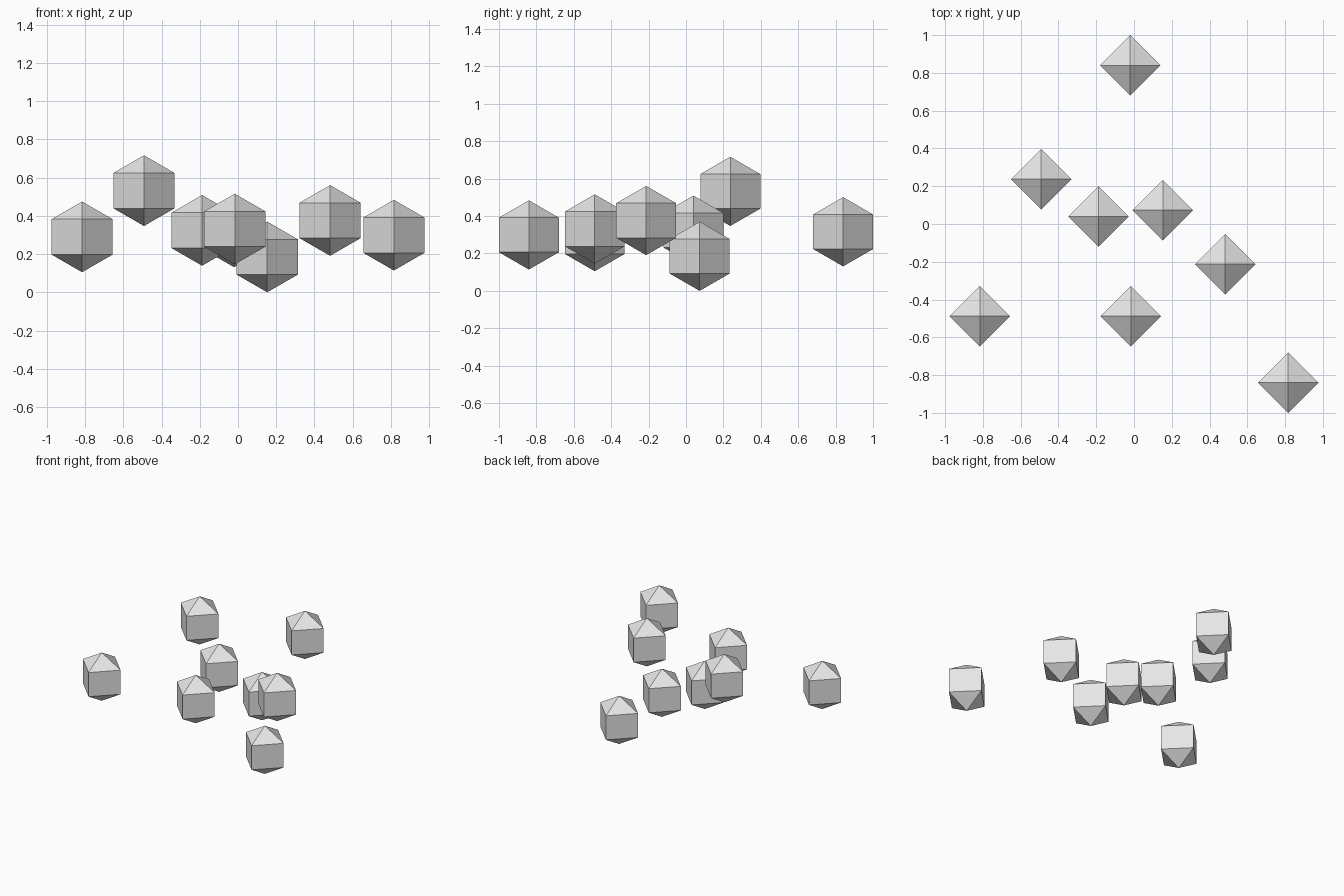
import bpy

if "Cube" in bpy.data.objects:
    bpy.data.objects.remove(bpy.data.objects["Cube"])

# Centres of the eight floating gems
CENTRES = [
    (-0.816, -0.488, 0.290), (-0.492, 0.237, 0.532),
    (-0.188, 0.040, 0.324), (-0.020, 0.840, 0.316),
    (-0.017, -0.488, 0.331), (0.153, 0.073, 0.185),
    (0.482, -0.213, 0.376), (0.816, -0.840, 0.299),
]
RADIUS = 0.185

grey = bpy.data.materials.new("light grey")
grey.diffuse_color = (0.8, 0.8, 0.8, 1)
grey.use_nodes = True
grey.node_tree.nodes["Principled BSDF"].inputs["Base Color"].default_value = grey.diffuse_color


def gem(index, centre):
    """Four-sided, three-band low-poly sphere: square prism with pyramid caps."""
    bpy.ops.mesh.primitive_uv_sphere_add(
        segments=4, ring_count=3, radius=RADIUS, location=centre)
    obj = bpy.context.object
    obj.name = f"gem_{index}"
    obj.data.materials.append(grey)
    bpy.ops.object.shade_flat()


for i, c in enumerate(CENTRES, 1):
    gem(i, c)
